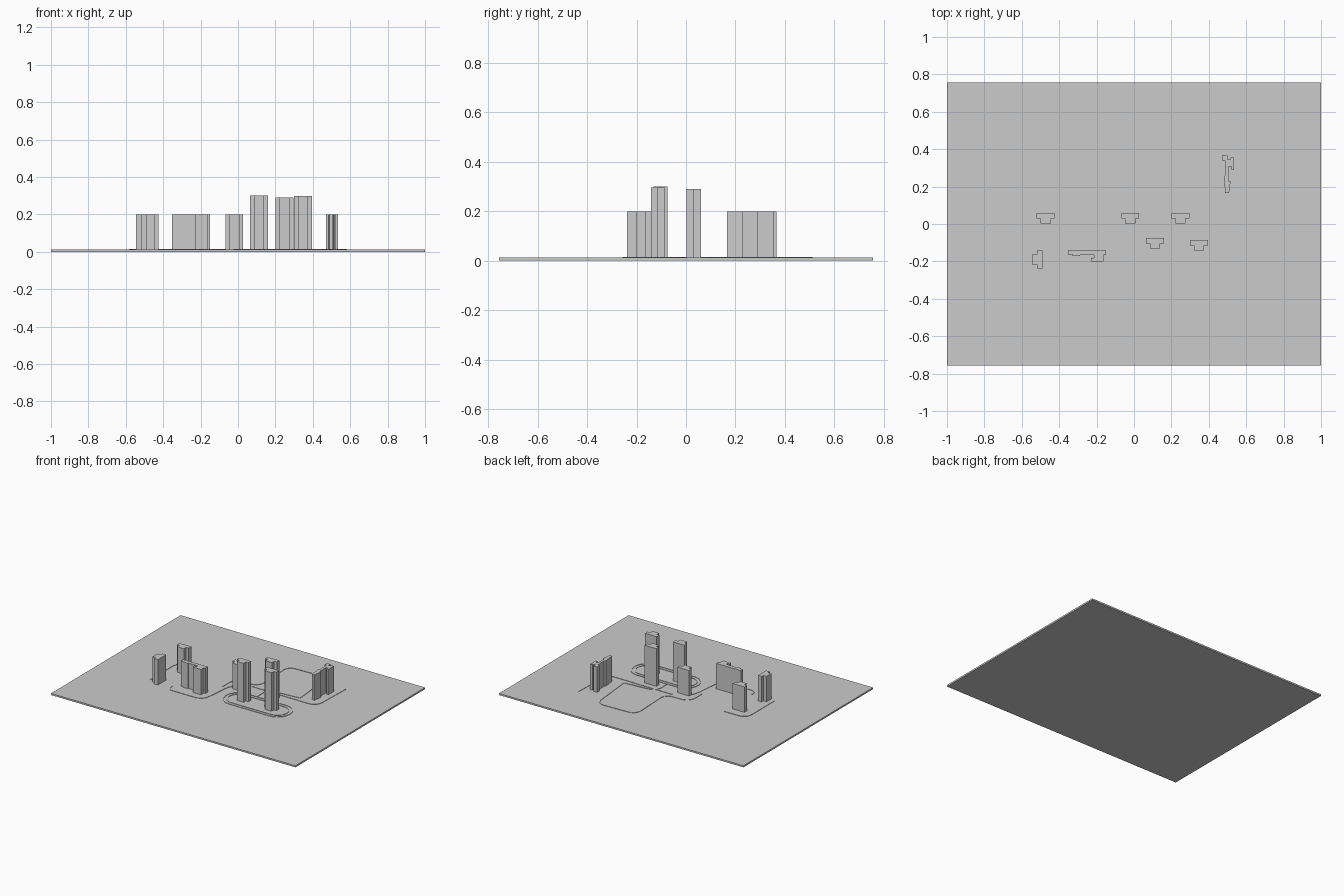
import bpy, bmesh
from mathutils import Vector

if "Cube" in bpy.data.objects:
    bpy.data.objects.remove(bpy.data.objects["Cube"])

GROUND = 0.012


def prism(name, outline, z0, z1):
    """Extrude a closed 2D outline between two heights."""
    bm = bmesh.new()
    face = bm.faces.new([bm.verts.new((x, y, z0)) for x, y in outline])
    ext = bmesh.ops.extrude_face_region(bm, geom=[face])
    tops = [g for g in ext["geom"] if isinstance(g, bmesh.types.BMVert)]
    bmesh.ops.translate(bm, verts=tops, vec=(0, 0, z1 - z0))
    bmesh.ops.recalc_face_normals(bm, faces=bm.faces)
    mesh = bpy.data.meshes.new(name)
    bm.to_mesh(mesh)
    bm.free()
    obj = bpy.data.objects.new(name, mesh)
    bpy.context.collection.objects.link(obj)
    return obj


def rounded(points, radius, closed=False, steps=6):
    """Replace the corners of a polyline by smooth arcs."""
    pts = [Vector(p) for p in points]
    n = len(pts)
    out = []
    for i, p in enumerate(pts):
        if not closed and i in (0, n - 1):
            out.append(p)
            continue
        a, b = pts[i - 1] - p, pts[(i + 1) % n] - p
        r = min(radius, a.length * 0.48, b.length * 0.48)
        s, e = p + a.normalized() * r, p + b.normalized() * r
        for k in range(steps + 1):
            t = k / steps
            # weighted conic is close to a circular corner
            w0, w1, w2 = (1 - t) ** 2, 1.414 * t * (1 - t), t * t
            out.append((s * w0 + p * w1 + e * w2) / (w0 + w1 + w2))
    return out


def kerb(name, points, radius=0.06, closed=False, width=0.006):
    """Low kerb strip following a rounded path."""
    pts = rounded(points, radius, closed)
    n = len(pts)
    left, right = [], []
    for i, p in enumerate(pts):
        prev = pts[i - 1] if closed or i > 0 else p
        nxt = pts[(i + 1) % n] if closed or i < n - 1 else p
        d = (nxt - prev).normalized()
        side = Vector((-d.y, d.x)) * width / 2
        left.append(p + side)
        right.append(p - side)
    bm = bmesh.new()
    rings = []
    for l, r in zip(left, right):
        rings.append([bm.verts.new((q.x, q.y, z)) for q, z in
                      ((l, GROUND), (l, GROUND + 0.003), (r, GROUND + 0.003), (r, GROUND))])
    for i in range(n if closed else n - 1):
        a, b = rings[i], rings[(i + 1) % n]
        for k in range(4):
            bm.faces.new((a[k], a[(k + 1) % 4], b[(k + 1) % 4], b[k]))
    if not closed:
        bm.faces.new(rings[0])
        bm.faces.new(rings[-1])
    bmesh.ops.recalc_face_normals(bm, faces=bm.faces)
    mesh = bpy.data.meshes.new(name)
    bm.to_mesh(mesh)
    bm.free()
    bpy.context.collection.objects.link(bpy.data.objects.new(name, mesh))


# Ground slab
prism("ground_slab", [(-1, -0.757), (1, -0.757), (1, 0.757), (-1, 0.757)], 0, GROUND)

# T-shaped towers: wide bar at the back, narrower stem in front
T = [(-0.048, 0), (-0.048, -0.03), (-0.027, -0.03), (-0.027, -0.057),
     (0.027, -0.057), (0.027, -0.03), (0.048, -0.03), (0.048, 0)]
for i, (x, y, top) in enumerate([(-0.472, 0.06, 0.2), (-0.02, 0.06, 0.2), (0.248, 0.06, 0.29),
                                 (0.112, -0.075, 0.3), (0.347, -0.085, 0.297)]):
    prism(f"t_tower_{i + 1}", [(x + u, y + v) for u, v in T], GROUND, top)

# T tower turned with its stem to the left
prism("turned_tower", [(-0.489 + v, -0.19 - u) for u, v in T], GROUND, 0.2)

# Long slab block
prism("long_block", [(-0.353, -0.138), (-0.15, -0.138), (-0.15, -0.165), (-0.163, -0.165),
                     (-0.163, -0.2), (-0.23, -0.2), (-0.23, -0.182), (-0.213, -0.182),
                     (-0.213, -0.165), (-0.29, -0.165), (-0.29, -0.17), (-0.33, -0.17),
                     (-0.33, -0.163), (-0.353, -0.163)], GROUND, 0.2)

# Stepped block on the right
prism("stepped_block", [(0.47, 0.366), (0.5, 0.366), (0.5, 0.345), (0.515, 0.345),
                        (0.515, 0.355), (0.535, 0.355), (0.535, 0.29), (0.522, 0.29),
                        (0.522, 0.307), (0.506, 0.307), (0.506, 0.23), (0.517, 0.23),
                        (0.508, 0.165), (0.488, 0.165), (0.48, 0.25), (0.487, 0.26),
                        (0.487, 0.34), (0.47, 0.34)], GROUND, 0.2)

# Oval drive around the front towers: outer and inner kerb
for name, inset in (("oval_kerb_outer", 0), ("oval_kerb_inner", 0.025)):
    x0, x1, y0, y1 = -0.02 + inset, 0.5 - inset, -0.21 + inset, -0.01 - inset
    kerb(name, [(x0, y0), (x1, y0), (x1, y1), (x0, y1)], 0.1 - inset / 2, True)

# Street kerbs
kerb("east_kerb", [(0.58, 0.43), (0.57, 0.1), (0.1, 0.105), (0.04, 0.105)])
kerb("north_kerb", [(0.41, 0.14), (0.375, 0.51), (0.06, 0.5), (0.075, 0.135),
                    (-0.12, 0.13), (-0.12, -0.01)])
kerb("tower_kerb", [(0.41, 0.14), (0.16, 0.12), (0.16, 0.0)])
kerb("west_kerb", [(-0.4, 0.125), (-0.58, 0.125), (-0.58, -0.2)])
kerb("south_kerb", [(-0.4, -0.2), (-0.39, -0.255), (-0.11, -0.255), (-0.085, 0.0), (-0.06, 0.05)])
